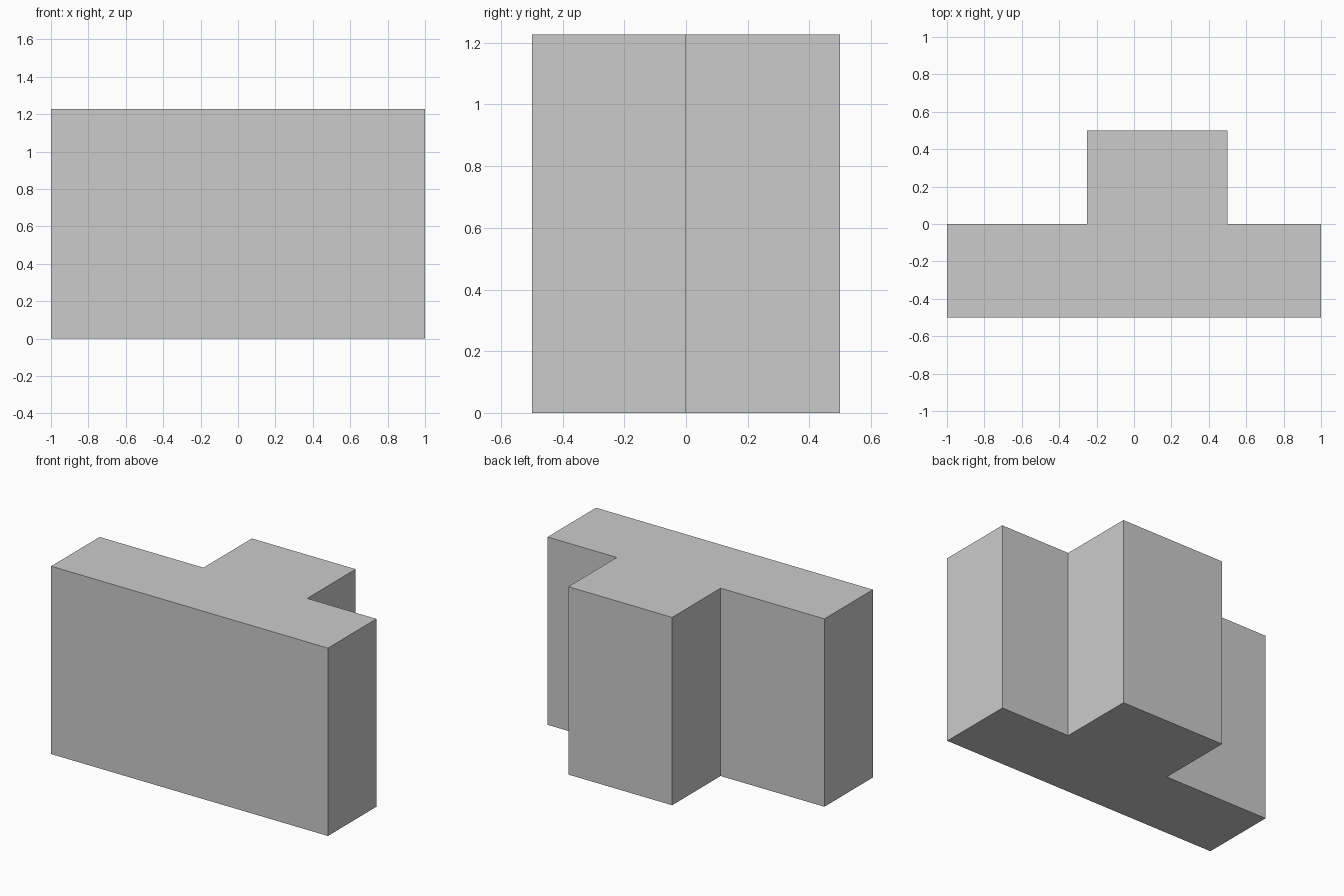
import bpy
import bmesh

if "Cube" in bpy.data.objects:
    bpy.data.objects.remove(bpy.data.objects["Cube"])

HEIGHT = 1.227

# T-shaped plan: long front slab with an off-centre block on the back
plan = [(-1, -0.5), (1, -0.5), (1, 0), (0.5, 0),
        (0.5, 0.5), (-0.25, 0.5), (-0.25, 0), (-1, 0)]


def extrude_plan(name, points, height):
    bm = bmesh.new()
    base = bm.faces.new([bm.verts.new((x, y, 0)) for x, y in points])
    top = bmesh.ops.extrude_face_region(bm, geom=[base], use_keep_orig=True)
    verts = [g for g in top["geom"] if isinstance(g, bmesh.types.BMVert)]
    bmesh.ops.translate(bm, verts=verts, vec=(0, 0, height))
    bmesh.ops.recalc_face_normals(bm, faces=bm.faces[:])
    mesh = bpy.data.meshes.new(name)
    bm.to_mesh(mesh)
    bm.free()
    obj = bpy.data.objects.new(name, mesh)
    bpy.context.collection.objects.link(obj)
    return obj


# Solid block
extrude_plan("t_block", plan, HEIGHT)
